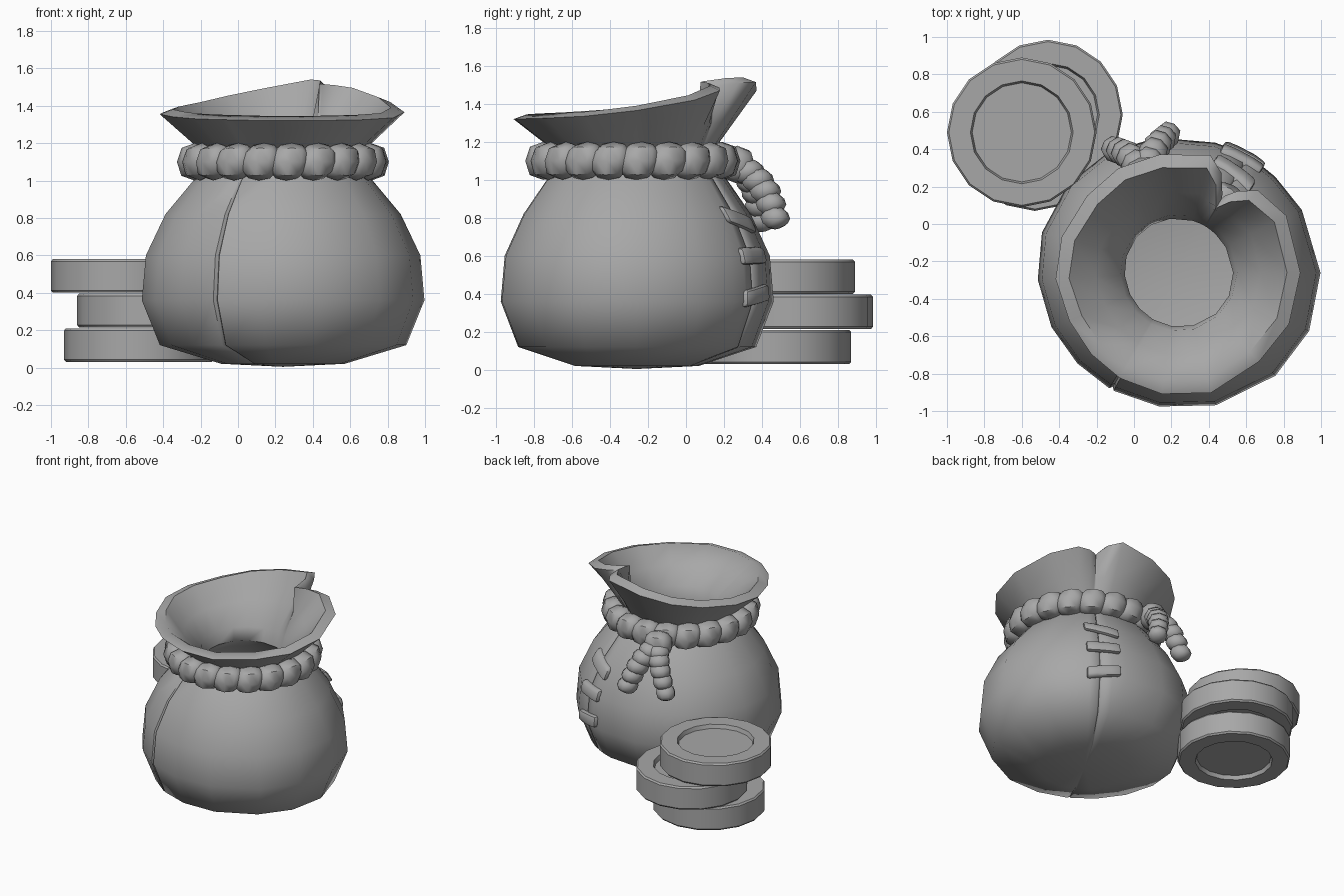
import bpy, bmesh, math
from mathutils import Matrix, Vector

cube = bpy.data.objects.get("Cube")
if cube:
    bpy.data.objects.remove(cube, do_unlink=True)

SHADE = (0.39, 0.39, 0.39, 1)
grey = bpy.data.materials.new("mid grey")
grey.use_nodes = True
grey.diffuse_color = SHADE
grey.node_tree.nodes["Principled BSDF"].inputs["Base Color"].default_value = SHADE

CX, CY = 0.24, -0.26          # bag axis
SEAMS = (60, 241)             # seam directions in degrees


def finish(bm, name, angle=40):
    bmesh.ops.recalc_face_normals(bm, faces=bm.faces)
    mesh = bpy.data.meshes.new(name)
    bm.to_mesh(mesh)
    bm.free()
    obj = bpy.data.objects.new(name, mesh)
    bpy.context.collection.objects.link(obj)
    mesh.materials.append(grey)
    bpy.ops.object.select_all(action='DESELECT')
    obj.select_set(True)
    bpy.context.view_layer.objects.active = obj
    bpy.ops.object.shade_smooth_by_angle(angle=math.radians(angle))


def polar(deg, r, z, ys=1.0):
    a = math.radians(deg)
    return Vector((CX + r * math.cos(a), CY + ys * r * math.sin(a), z))


# Bag: one shell, outer rings up to the rim, then inner rings back down.
# Rim by direction: radius and height
rim = {0: (.65, 1.365), 28: (.65, 1.42), 46: (.61, 1.47), 54: (.54, 1.485),
       59: (.48, 1.49), 60: (.46, 1.49), 61: (.48, 1.495), 67: (.58, 1.51),
       75: (.65, 1.515), 99: (.64, 1.47), 120: (.645, 1.43), 140: (.64, 1.395),
       163: (.655, 1.37), 183: (.66, 1.355), 204: (.64, 1.34), 223: (.64, 1.33),
       240: (.645, 1.325), 241: (.645, 1.325), 242: (.645, 1.325), 262: (.655, 1.32),
       285: (.665, 1.32), 312: (.64, 1.325), 335: (.65, 1.335)}
outer = [(.33, .02), (.66, .12), (.757, .36), (.735, .6), (.63, .82), (.48, 1.0)]
inner = [(.29, 1.04), (.4, .95), (.56, .79), (.665, .59), (.685, .36), (.6, .17), (.3, .09)]
NECK, NECK_Z = .37, 1.1


def oval(deg):
    return 1 - .02 * math.sin(math.radians(2 * deg))


def body_ring(r, z, groove):
    return [polar(d, r * oval(d) - (groove if d in SEAMS else 0), z, .96 if r > .6 else 1)
            for d in rim]


def collar_ring(f, thick):
    # The fold at the back fades out towards the neck
    ring = []
    for d, (r, top) in rim.items():
        dent = max(0, .6 - r)
        radius = NECK + f * (r + dent - NECK) - dent * f * f - thick
        ring.append(polar(d, radius, NECK_Z + f * (top - NECK_Z) + thick * .35))
    return ring


rings = [body_ring(r, z, .018) for r, z in outer]
rings += [collar_ring(f, 0) for f in (0, .5, 1)]
rings += [collar_ring(f, .072) for f in (1, .5, .05)]
rings += [body_ring(r, z, 0) for r, z in inner]

bm = bmesh.new()
loops = [[bm.verts.new(p) for p in ring] for ring in rings]
n = len(rim)
for a, b in zip(loops, loops[1:]):
    for i in range(n):
        j = (i + 1) % n
        bm.faces.new((a[i], a[j], b[j], b[i]))
for loop, z in ((loops[0], .004), (loops[-1], .085)):
    hub = bm.verts.new((CX, CY, z))
    for i in range(n):
        bm.faces.new((loop[i], loop[(i + 1) % n], hub))
finish(bm, "bag", 60)


# Rope beads: slightly boxy low-poly balls, leaning along the rope
def bead(bm, pos, along, size, lean=0.0):
    along = Vector(along).normalized()
    side = along.cross(Vector((0, 0, 1))).normalized()
    frame = Matrix((along, side, side.cross(along))).transposed()
    ball = bmesh.ops.create_uvsphere(bm, u_segments=8, v_segments=6, radius=1,
                                     matrix=Matrix.Rotation(math.pi / 2, 4, 'Y'))
    for v in ball["verts"]:
        x, y, z = (math.copysign(abs(c) ** .85, c) * s for c, s in zip(v.co, size))
        v.co = Vector(pos) + frame @ Vector((x + lean * z, y, z))


bm = bmesh.new()
BEADS = 20
for i in range(BEADS):
    deg = 360 * i / BEADS + 4
    a = math.radians(deg)
    bead(bm, polar(deg, .473, 1.1) - Vector((0, .02, 0)),
         (-math.sin(a), math.cos(a), 0), (.105, .095, .1), .15)
finish(bm, "neck_rope", 50)

# Knot and two hanging tails
knot = Vector((.05, .27, 1.08))
bm = bmesh.new()
bead(bm, knot, (1, .3, 0), (.1, .09, .1))
finish(bm, "rope_knot", 50)
for name, end in (("left_rope_tail", Vector((.175, .47, .8))),
                  ("right_rope_tail", Vector((-.1, .395, .785)))):
    bm = bmesh.new()
    for i in range(1, 6):
        t = i / 5
        thick = .085 - .015 * t
        pos = knot.lerp(end, t) + Vector((0, .03, .03)) * math.sin(math.pi * t)
        bead(bm, pos, end - knot, (.062, thick, thick), .2)
    finish(bm, name, 50)


# Stitches: padded straps bent around the bag over the back seam
def body_radius(z):
    for (r0, z0), (r1, z1) in zip(outer, outer[1:]):
        if z <= z1:
            return r0 + (r1 - r0) * (z - z0) / (z1 - z0)


for name, z, tilt in (("upper_stitch", .79, -.25), ("middle_stitch", .6, .02), ("lower_stitch", .39, .15)):
    bm = bmesh.new()
    bmesh.ops.create_cube(bm, size=1, matrix=Matrix.Diagonal((.25, .06, .088, 1)))
    bmesh.ops.bevel(bm, geom=bm.edges[:], offset=.02, segments=2, profile=.5, affect='EDGES')
    for x in (-.05, .05):
        bmesh.ops.bisect_plane(bm, geom=bm.verts[:] + bm.edges[:] + bm.faces[:],
                               plane_co=(x, 0, 0), plane_no=(1, 0, 0))
    for v in bm.verts:
        h = z + v.co.z + tilt * v.co.x
        r = body_radius(h)
        deg = SEAMS[0] + 2 + math.degrees(v.co.x / r)
        v.co = polar(deg, r * oval(deg) + v.co.y, h, .96)
    finish(bm, name)


# Coins: bevelled discs with a recess on both faces
def coin(name, x, y, z, height):
    bm = bmesh.new()
    half = height / 2
    profile = [(.265, half - .03), (.275, half), (.39, half), (.4, half - .012)]
    profile += [(r, -h) for r, h in reversed(profile)]
    sides = 16
    loops = []
    for r, h in profile:
        loops.append([bm.verts.new((x + r * math.cos(k * math.tau / sides),
                                    y + r * math.sin(k * math.tau / sides),
                                    z + half + h)) for k in range(sides)])
    for a, b in zip(loops, loops[1:]):
        for k in range(sides):
            m = (k + 1) % sides
            bm.faces.new((a[k], a[m], b[m], b[k]))
    bm.faces.new(loops[0])
    bm.faces.new(loops[-1])
    finish(bm, name, 35)


coin("bottom_coin", -.53, .47, .03, .18)
coin("middle_coin", -.46, .585, .215, .18)
coin("top_coin", -.6, .49, .4, .18)
